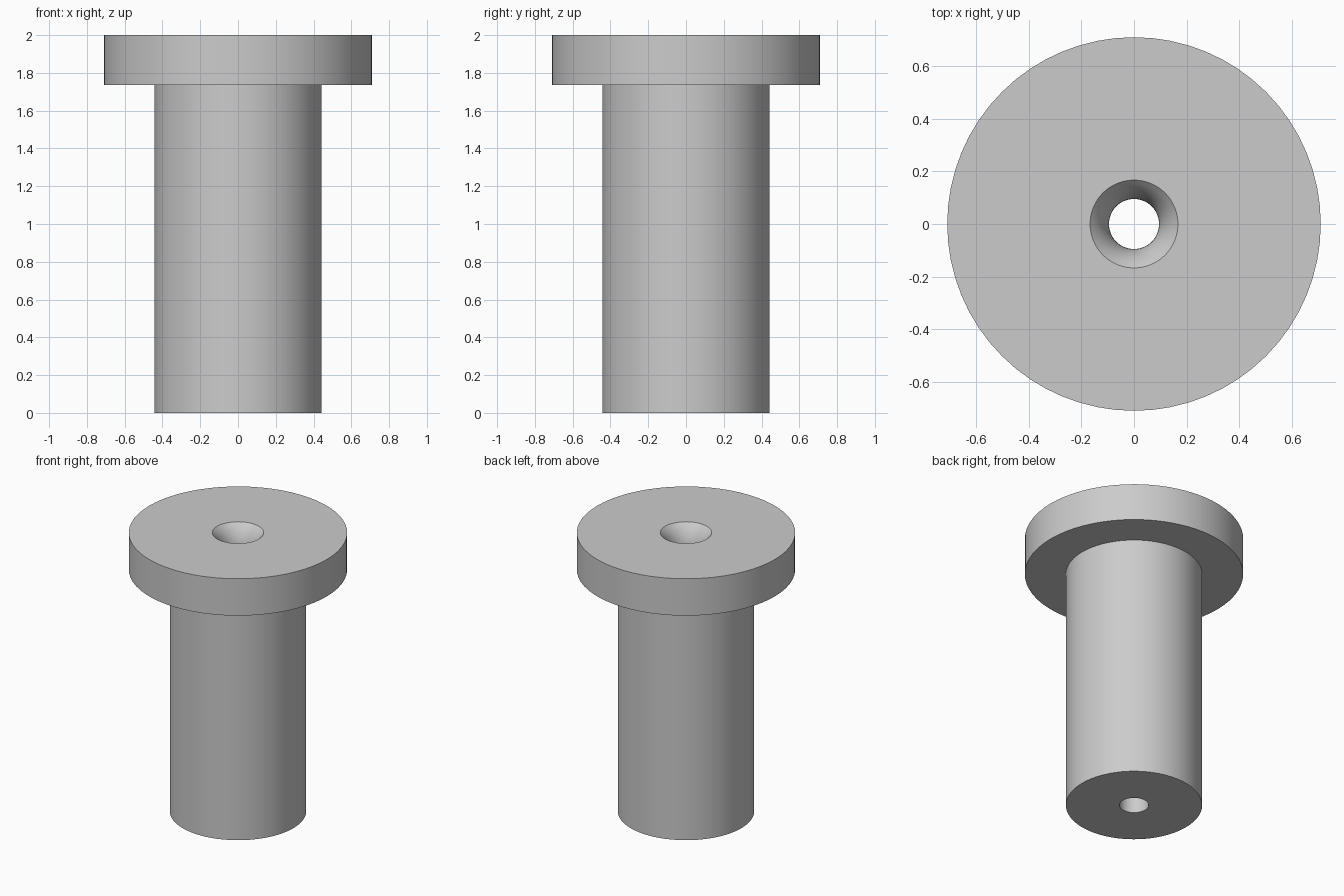
import bpy
import bmesh
from math import pi, cos, sin, asin, acos, radians
from mathutils import Vector

cube = bpy.data.objects.get("Cube")
if cube:
    bpy.data.objects.remove(cube, do_unlink=True)

SEGMENTS = 64
HEIGHT = 2.0
HEAD_RADIUS, HEAD_BOTTOM = 0.71, 1.735
BODY_RADIUS = 0.443
BORE_RADIUS, MOUTH_RADIUS = 0.095, 0.167
ROUNDING = 0.222  # radius of the rounded bore entry

# Plain grey metal
metal = bpy.data.materials.new("grey_metal")
metal.use_nodes = True
colour = (0.6, 0.6, 0.6, 1)
metal.diffuse_color = colour
metal.node_tree.nodes["Principled BSDF"].inputs["Base Color"].default_value = colour

# Outer profile: bore bottom, sleeve, collar
profile = [
    (BORE_RADIUS, 0), (BODY_RADIUS, 0), (BODY_RADIUS, HEAD_BOTTOM),
    (HEAD_RADIUS, HEAD_BOTTOM), (HEAD_RADIUS, HEIGHT),
]

# Rounded entry: an arc from the mouth that runs tangent into the bore
sweep = acos(1 - (MOUTH_RADIUS - BORE_RADIUS) / ROUNDING)
arc_base = HEIGHT - ROUNDING * sin(sweep)
STEPS = 8
for i in range(STEPS, -1, -1):
    a = sweep * i / STEPS
    profile.append((BORE_RADIUS + ROUNDING * (1 - cos(a)),
                    arc_base + ROUNDING * sin(a)))

# Revolve the closed profile about the vertical axis
bm = bmesh.new()
verts = [bm.verts.new((r, 0, z)) for r, z in profile]
edges = [bm.edges.new((v, verts[(i + 1) % len(verts)])) for i, v in enumerate(verts)]
bmesh.ops.spin(bm, geom=verts + edges, cent=(0, 0, 0), axis=(0, 0, 1),
               angle=2 * pi, steps=SEGMENTS, use_merge=True)
bmesh.ops.remove_doubles(bm, verts=bm.verts, dist=1e-5)
bmesh.ops.recalc_face_normals(bm, faces=bm.faces)

mesh = bpy.data.meshes.new("flanged_bushing")
bm.to_mesh(mesh)
bm.free()
mesh.materials.append(metal)
bushing = bpy.data.objects.new("flanged_bushing", mesh)
bpy.context.collection.objects.link(bushing)

# Smooth round walls, crisp rims
bpy.ops.object.select_all(action="DESELECT")
bushing.select_set(True)
bpy.context.view_layer.objects.active = bushing
bpy.ops.object.shade_smooth_by_angle(angle=radians(30))
